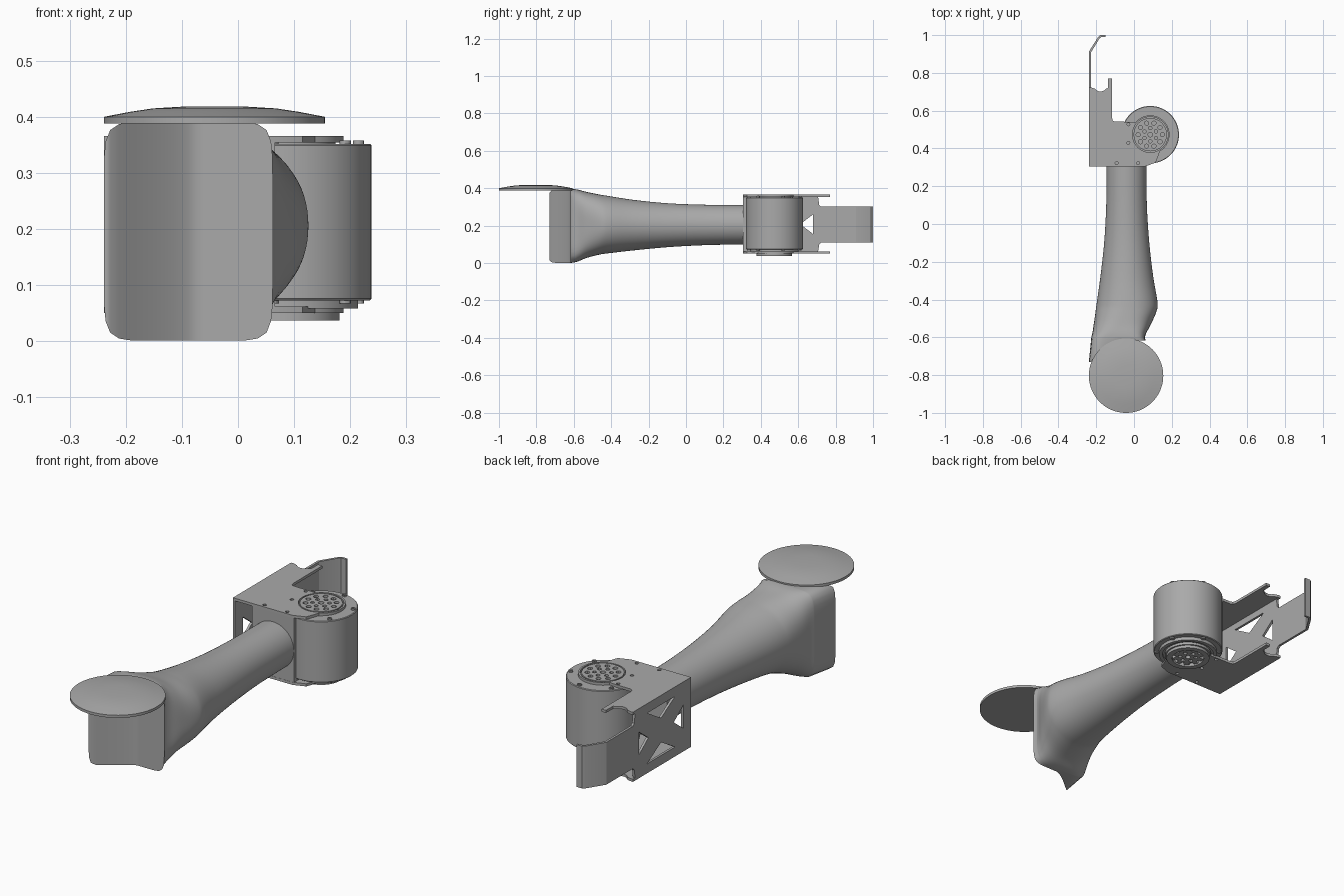
import bpy, bmesh, math
from mathutils import Matrix

if "Cube" in bpy.data.objects:
    bpy.data.objects.remove(bpy.data.objects["Cube"])

grey = bpy.data.materials.new("satin_grey")
grey.use_nodes = True
grey.diffuse_color = (0.4, 0.4, 0.4, 1)
grey.node_tree.nodes["Principled BSDF"].inputs["Base Color"].default_value = (0.4, 0.4, 0.4, 1)

MX, MY = 0.086, 0.473     # motor axis
MID = 0.208               # mid height of the bracket


def add(name, mesh, angle=30):
    mesh.materials.clear()
    mesh.materials.append(grey)
    ob = bpy.data.objects.new(name, mesh)
    bpy.context.scene.collection.objects.link(ob)
    bpy.ops.object.select_all(action='DESELECT')
    ob.select_set(True)
    bpy.context.view_layer.objects.active = ob
    bpy.ops.object.shade_smooth_by_angle(angle=math.radians(angle))
    return ob


def from_bmesh(name, bm, angle=30):
    bmesh.ops.recalc_face_normals(bm, faces=bm.faces)
    mesh = bpy.data.meshes.new(name)
    bm.to_mesh(mesh)
    bm.free()
    return add(name, mesh, angle)


def lathe(name, cx, cy, profile, steps=64):
    bm = bmesh.new()
    vs = [bm.verts.new((cx + r, cy, z)) for r, z in profile]
    es = [bm.edges.new(p) for p in zip(vs, vs[1:])]
    bmesh.ops.spin(bm, geom=vs + es, cent=(cx, cy, 0), axis=(0, 0, 1),
                   angle=math.tau, steps=steps)
    bmesh.ops.remove_doubles(bm, verts=bm.verts, dist=1e-5)
    return from_bmesh(name, bm)


def plate(name, loops, low, high, upright=False):
    """Flat sheet: first loop is the outline, the others are holes."""
    cu = bpy.data.curves.new(name, 'CURVE')
    cu.dimensions = '2D'
    cu.fill_mode = 'BOTH'
    cu.extrude = (high - low) / 2
    for pts in loops:
        sp = cu.splines.new('POLY')
        sp.points.add(len(pts) - 1)
        for p, (u, v) in zip(sp.points, pts):
            p.co = (u, v, 0, 1)
        sp.use_cyclic_u = True
    tmp = bpy.data.objects.new(name + "_outline", cu)
    bpy.context.scene.collection.objects.link(tmp)
    bpy.context.view_layer.update()
    mesh = bpy.data.meshes.new_from_object(tmp.evaluated_get(bpy.context.evaluated_depsgraph_get()))
    bpy.data.objects.remove(tmp)
    mesh.transform(Matrix.Translation((0, 0, (low + high) / 2)))
    if upright:   # sheet lies in y-z, thickness along x
        mesh.transform(Matrix(((0, 0, 1, 0), (1, 0, 0, 0), (0, 1, 0, 0), (0, 0, 0, 1))))
    bm = bmesh.new()
    bm.from_mesh(mesh)
    bmesh.ops.remove_doubles(bm, verts=bm.verts, dist=1e-5)
    bpy.data.meshes.remove(mesh)
    return from_bmesh(name, bm)


def arc(cx, cy, r, a0=0, a1=360, n=24):
    full = abs(a1 - a0) == 360
    k = n if full else n - 1
    return [(cx + r * math.cos(math.radians(a0 + (a1 - a0) * i / k)),
             cy + r * math.sin(math.radians(a0 + (a1 - a0) * i / k))) for i in range(n)]


def ring_of_holes(radius, count, r, start=0):
    return [arc(*c, r, n=12) for c in arc(MX, MY, radius, start, start + 360, count)]


# Forearm: sections from round pipe to squared, scooped palm end
N = 72
SECTIONS = [  # y, x low, x high, z low, z high, squareness
    (0.31, -0.145, 0.066, 0.10, 0.31, 2), (0.1, -0.147, 0.068, 0.096, 0.312, 2),
    (-0.1, -0.158, 0.081, 0.085, 0.32, 2), (-0.28, -0.178, 0.102, 0.068, 0.338, 2),
    (-0.41, -0.196, 0.124, 0.053, 0.358, 2.1), (-0.46, -0.203, 0.12, 0.046, 0.366, 2.3),
    (-0.53, -0.213, 0.09, 0.028, 0.38, 3), (-0.575, -0.22, 0.066, 0.01, 0.392, 4.5),
    (-0.6, -0.226, 0.057, 0.003, 0.396, 6.5)]


def catmull(p, t):
    a, b, c, d = p
    return 0.5 * (2 * b + (c - a) * t + (2 * a - 5 * b + 4 * c - d) * t * t
                  + (3 * b - a - 3 * c + d) * t ** 3)


def section(bm, s, scoop=False):
    y, x0, x1, z0, z1, n = s
    out = []
    for i in range(N):
        a = math.tau * i / N
        c, q = math.cos(a), math.sin(a)
        r = (abs(c) ** n + abs(q) ** n) ** (-1 / n)
        x = (x0 + x1) / 2 + (x1 - x0) / 2 * r * c
        z = (z0 + z1) / 2 + (z1 - z0) / 2 * r * q
        if scoop:
            t = min(max((-0.075 - x) / 0.15, 0), 1)
            y = -0.617 - 0.113 * t ** 1.25
        out.append(bm.verts.new((x, y, z)))
    return out


bm = bmesh.new()
rings = []
last = len(SECTIONS) - 1
for i in range(last):
    near = [SECTIONS[min(max(i + k, 0), last)] for k in (-1, 0, 1, 2)]
    for j in range(4):
        rings.append(section(bm, [catmull(v, j / 4) for v in zip(*near)]))
rings.append(section(bm, SECTIONS[-1]))
rings.append(section(bm, (0, -0.239, 0.062, 0.001, 0.391, 9), True))
for r0, r1 in zip(rings, rings[1:]):
    for i in range(N):
        k = (i + 1) % N
        bm.faces.new((r0[i], r0[k], r1[k], r1[i]))
bm.faces.new(rings[0])
end = rings[-1]
for i in range(N // 2):   # palm face in vertical strips
    quad = [end[i], end[i + 1], end[-i - 1], end[-i]]
    bm.faces.new(list(dict.fromkeys(quad)))
from_bmesh("forearm", bm, 40)

# Domed palm disc
lathe("palm_disc", -0.042, -0.803,
      [(0, 0.388), (0.197, 0.388), (0.197, 0.4), (0.15, 0.409), (0.11, 0.415),
       (0.06, 0.418), (0, 0.418)], 80)

# Motor housing with stepped lower flange
lathe("motor_housing", MX, MY,
      [(0, 0.352), (0.149, 0.352), (0.152, 0.349), (0.152, 0.076), (0.149, 0.073),
       (0.128, 0.073), (0.128, 0.058), (0.112, 0.058), (0.112, 0.066), (0, 0.066)])
for i, a in enumerate(range(20, 380, 60)):
    x, y = arc(MX, MY, 0.137, a, a + 360, 1)[0]
    for level, z in (("top", 0.352), ("bottom", 0.067)):
        lathe(f"motor_bolt_{level}_{i + 1}", x, y,
              [(0, z), (0.01, z), (0.01, z + 0.006), (0.005, z + 0.006),
               (0.005, z + 0.003), (0, z + 0.003)], 12)

# Bracket cheeks above and below the motor
cheek = ([(-0.239, 0.305), (0.06, 0.305), (0.115, 0.325)]
         + arc(MX, MY, 0.102, -60, 140, 30)
         + [(-0.03, 0.541), (-0.1, 0.542), (-0.112, 0.547), (-0.116, 0.56), (-0.116, 0.77),
            (-0.137, 0.77), (-0.138, 0.72)]
         + arc(-0.178, 0.735, 0.034, -35, -145, 8) + [(-0.225, 0.722), (-0.239, 0.722)])
bolts = [arc(x, y, 0.008, n=12) for x, y in
         ((-0.092, 0.322), (0.022, 0.322), (-0.03, 0.43), (-0.03, 0.528))]
hub = arc(MX, MY, 0.094, n=48)
plate("cheek_top", [cheek, hub] + bolts, 0.354, 0.366)
plate("cheek_bottom", [cheek, hub] + bolts, 0.05, 0.062)

# Perforated rotor faces
holes = ([arc(MX, MY, 0.012, n=16)] + ring_of_holes(0.035, 6, 0.009, 30)
         + ring_of_holes(0.064, 10, 0.011))
rim = arc(MX, MY, 0.088, n=48)
plate("rotor_top", [rim] + holes, 0.352, 0.366)
plate("rotor_bottom", [rim] + holes, 0.044, 0.066)
plate("rotor_ring", [arc(MX, MY, 0.095, n=48), arc(MX, MY, 0.07, n=48)], 0.037, 0.05)

# Side wall with cross-braced window
HY, HZ, GAP = 0.16, 0.115, 0.065
CY = 0.52
lean = HZ * (HY - GAP) / HY
tri_y = [[(CY + s * GAP * 1.4, MID), (CY + s * HY, MID + 0.053), (CY + s * HY, MID - 0.053)]
         for s in (-1, 1)]
tri_z = [[(CY, MID + s * 0.055), (CY + 0.1, MID + s * HZ), (CY - 0.1, MID + s * HZ)]
         for s in (-1, 1)]
wall = [(0.305, 0.062), (0.315, 0.052), (0.705, 0.052), (0.712, 0.1), (0.722, 0.11),
        (0.722, 0.302), (0.712, 0.312), (0.705, 0.364), (0.315, 0.364), (0.305, 0.354)]
plate("side_wall", [wall] + tri_y + tri_z, -0.239, -0.228, True)

# Bent tail strip behind the wall
plate("tail_strip", [[(-0.239, 0.715), (-0.239, 0.912), (-0.19, 0.99), (-0.178, 1.0),
                      (-0.15, 1.0), (-0.15, 0.99), (-0.175, 0.989), (-0.182, 0.983),
                      (-0.228, 0.908), (-0.228, 0.715)]], 0.11, 0.302)

# Mount block joining the forearm to the bracket
plate("mount_block", [[(-0.145, 0.306), (0.066, 0.306), (0.066, 0.345), (-0.145, 0.345)]],
      0.06, 0.355)
